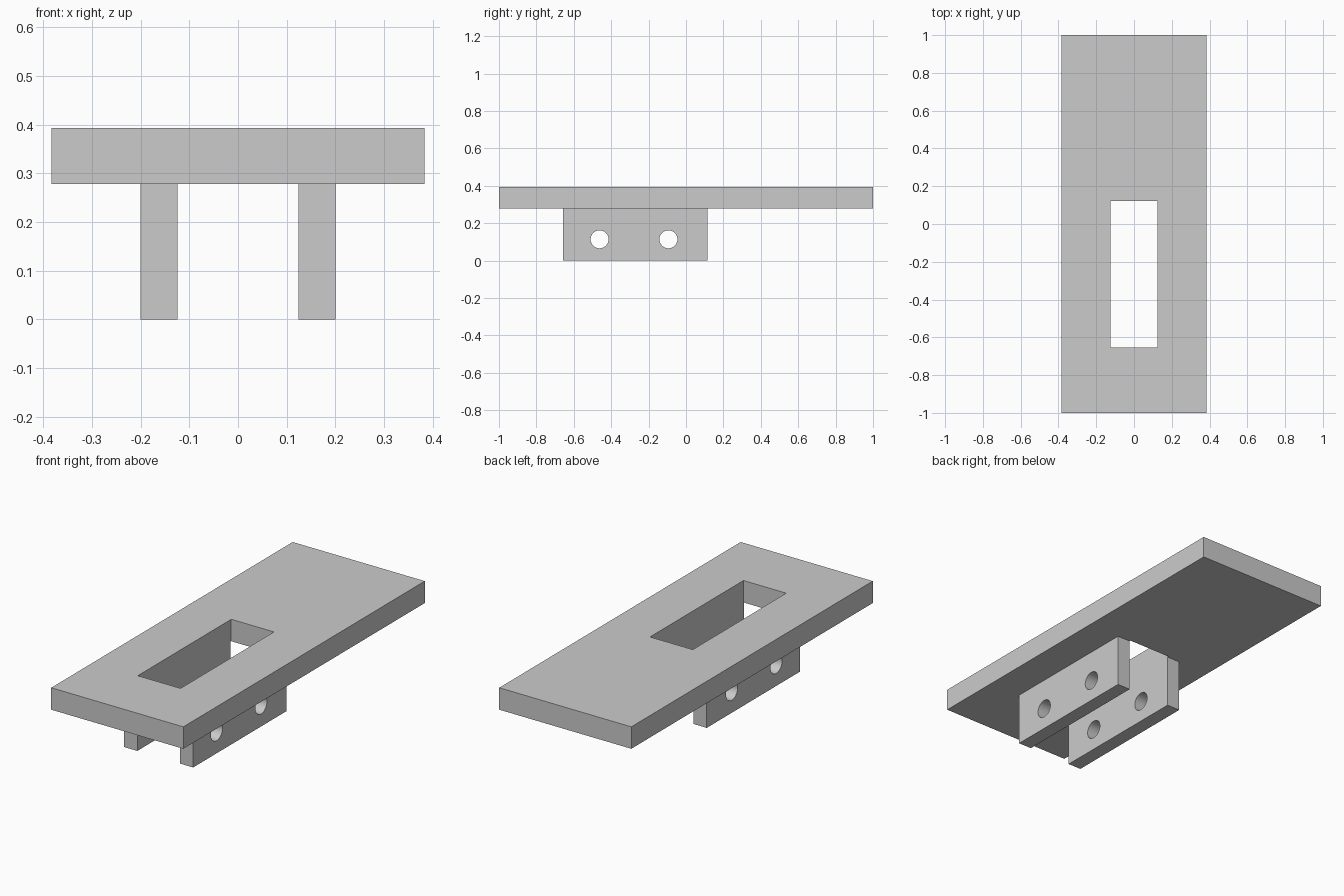
import bpy
import math

old = bpy.data.objects.get("Cube")
if old:
    bpy.data.objects.remove(old, do_unlink=True)

grey = bpy.data.materials.new("light grey")
grey.use_nodes = True
grey.diffuse_color = (0.6, 0.6, 0.6, 1)
grey.node_tree.nodes["Principled BSDF"].inputs["Base Color"].default_value = (0.6, 0.6, 0.6, 1)


def box(name, low, high):
    """Box between two opposite corners."""
    centre = [(a + b) / 2 for a, b in zip(low, high)]
    bpy.ops.mesh.primitive_cube_add(size=1, location=centre)
    obj = bpy.context.object
    obj.name = name
    obj.scale = [b - a for a, b in zip(low, high)]
    bpy.ops.object.transform_apply(location=False, rotation=False, scale=True)
    obj.data.materials.append(grey)
    return obj


def cut(target, cutter):
    """Subtract the cutter, then discard it."""
    mod = target.modifiers.new("cut", "BOOLEAN")
    mod.operation = "DIFFERENCE"
    mod.solver = "EXACT"
    mod.object = cutter
    bpy.ops.object.select_all(action="DESELECT")
    bpy.context.view_layer.objects.active = target
    target.select_set(True)
    bpy.ops.object.modifier_apply(modifier=mod.name)
    bpy.data.objects.remove(cutter, do_unlink=True)


HALF_WIDTH, UNDERSIDE, TOP = 0.383, 0.278, 0.393
SLOT, CHEEK_OUT = 0.124, 0.2

# Flat plate with a rectangular slot
plate = box("plate", (-HALF_WIDTH, -1, UNDERSIDE), (HALF_WIDTH, 1, TOP))
cut(plate, box("slot_cutter", (-SLOT, -0.653, 0.2), (SLOT, 0.121, 0.5)))

# Two cheeks below the slot, each with a pair of pin holes
for name, side in (("left_cheek", 1), ("right_cheek", -1)):
    inner, outer = sorted((side * SLOT, side * CHEEK_OUT))
    cheek = box(name, (inner, -0.657, 0), (outer, 0.114, UNDERSIDE))
    for y in (-0.462, -0.094):
        bpy.ops.mesh.primitive_cylinder_add(
            vertices=48, radius=0.048, depth=0.3,
            location=(side * 0.162, y, 0.114), rotation=(0, math.pi / 2, 0))
        hole = bpy.context.object
        hole.data.materials.append(grey)
        cut(cheek, hole)
    bpy.ops.object.shade_smooth_by_angle(angle=math.radians(30))
